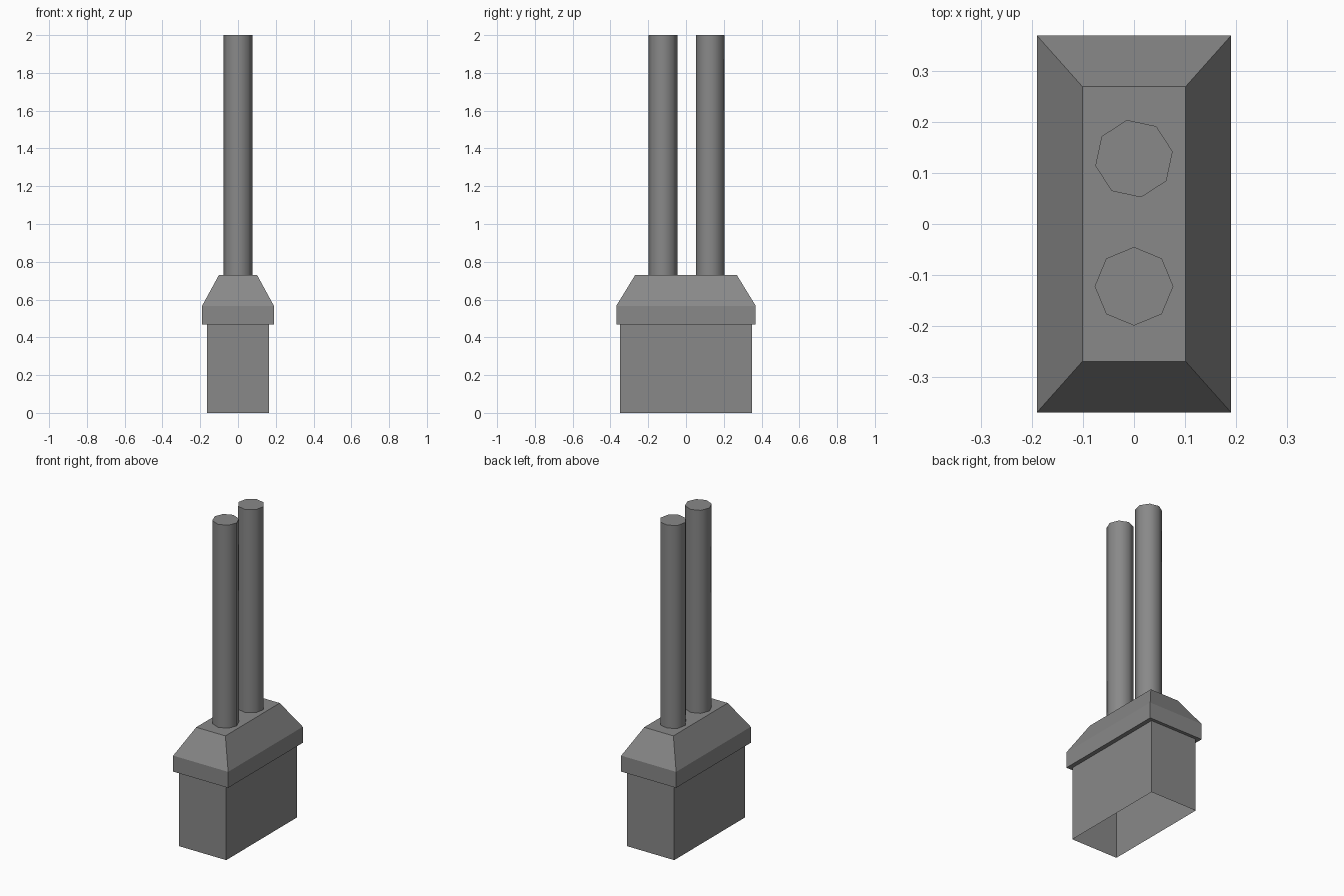
import bpy, bmesh, math

cube = bpy.data.objects.get("Cube")
if cube:
    bpy.data.objects.remove(cube, do_unlink=True)

# One plain grey for everything
grey = bpy.data.materials.new("stone_grey")
grey.use_nodes = True
GREY = (0.25, 0.25, 0.25, 1)
grey.diffuse_color = GREY
grey.node_tree.nodes["Principled BSDF"].inputs["Base Color"].default_value = GREY


def add_object(name, bm):
    bmesh.ops.recalc_face_normals(bm, faces=bm.faces)
    mesh = bpy.data.meshes.new(name)
    bm.to_mesh(mesh)
    bm.free()
    mesh.materials.append(grey)
    obj = bpy.data.objects.new(name, mesh)
    bpy.context.collection.objects.link(obj)
    return obj


def loft(name, rings):
    """Skin stacked rings of points, closed at the top and open below."""
    bm = bmesh.new()
    loops = [[bm.verts.new(p) for p in ring] for ring in rings]
    for low, high in zip(loops, loops[1:]):
        for i in range(len(low)):
            j = (i + 1) % len(low)
            bm.faces.new((low[i], low[j], high[j], high[i]))
    bm.faces.new(loops[-1])
    return add_object(name, bm)


def rectangle(hx, hy, z):
    return [(-hx, -hy, z), (hx, -hy, z), (hx, hy, z), (-hx, hy, z)]


def octagon(y, radius, turn, z):
    angles = [turn + i * math.pi / 4 for i in range(8)]
    return [(radius * math.cos(a), y + radius * math.sin(a), z) for a in angles]


# Hollow base, overhanging rim and sloped shoulder
SECTIONS = [(0.163, 0.349, 0), (0.163, 0.349, 0.467), (0.19, 0.369, 0.467),
            (0.19, 0.369, 0.567), (0.101, 0.269, 0.73)]
loft("chimney_stack", [rectangle(*s) for s in SECTIONS])

# Two tall eight-sided flues with smooth sides and flat tops
for name, y, turn in (("front_flue", -0.122, 0), ("back_flue", 0.128, math.radians(10.4))):
    flue = loft(name, [octagon(y, 0.077, turn, z) for z in (0.73, 2)])
    for face in flue.data.polygons:
        face.use_smooth = abs(face.normal.z) < 0.5
    bpy.ops.object.select_all(action='DESELECT')
    flue.select_set(True)
    bpy.context.view_layer.objects.active = flue
    bpy.ops.object.shade_smooth_by_angle(angle=math.radians(50))
